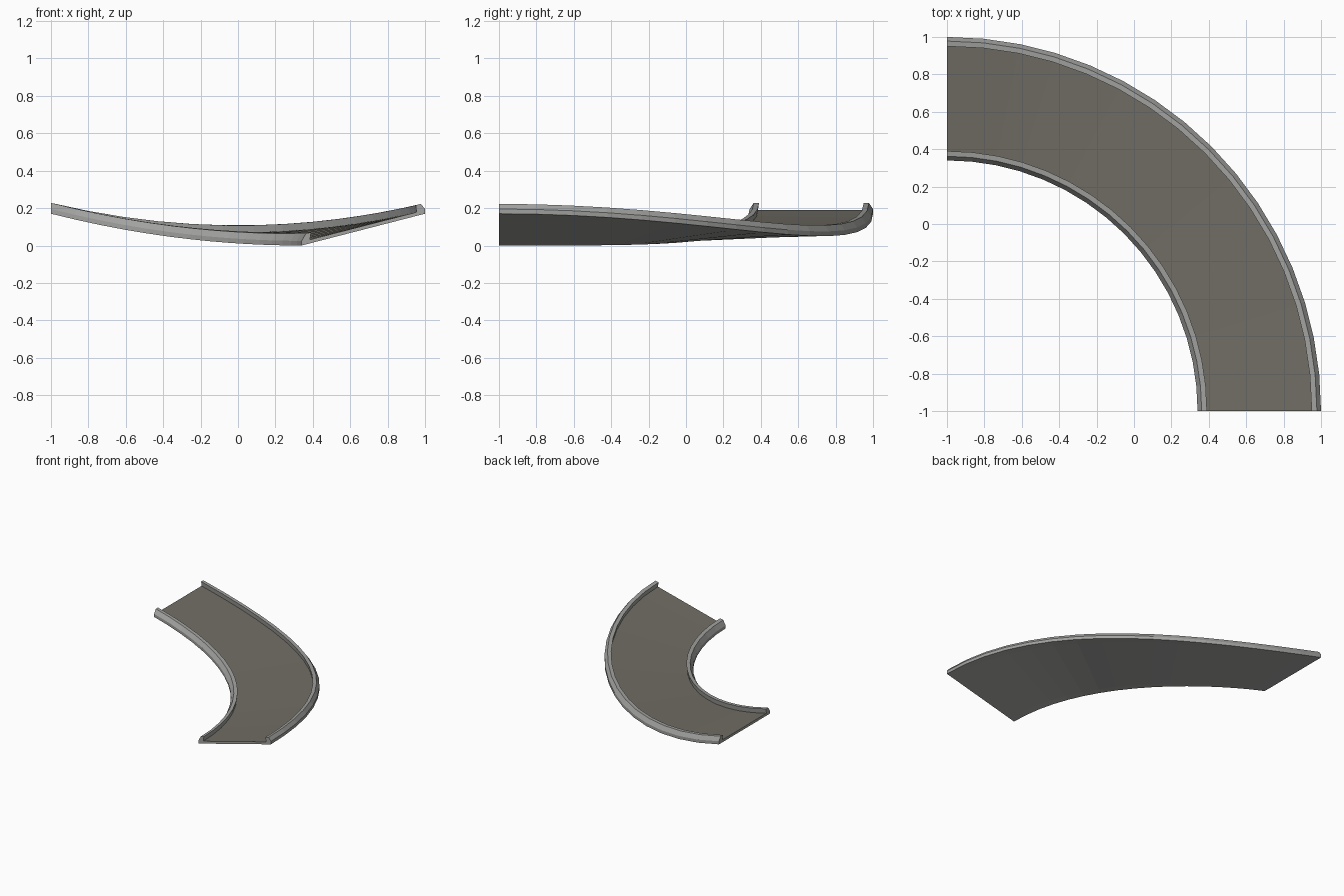
import bpy, bmesh, math

if "Cube" in bpy.data.objects:
    bpy.data.objects.remove(bpy.data.objects["Cube"])

SEGMENTS = 16
R_IN, R_OUT = 1.34, 2.0


def material(name, rgb):
    m = bpy.data.materials.new(name)
    m.diffuse_color = (*rgb, 1)
    m.use_nodes = True
    m.node_tree.nodes["Principled BSDF"].inputs["Base Color"].default_value = m.diffuse_color
    return m


rail_grey = material("light grey rail", (0.36, 0.36, 0.35))
floor_brown = material("warm grey floor", (0.165, 0.155, 0.13))


def base_height(r, s):
    # both edges dip as parabolas, the outer one climbs again to bank the curve
    inner = 0.17 * (1 - s) ** 2
    outer = 0.05 + 0.12 * (2 * s - 1) ** 2
    f = (r - R_IN) / (R_OUT - R_IN)
    return inner + (outer - inner) * f


def sweep(name, profile, mats, top_edge=None):
    """Sweep a closed (radius, height) profile round the quarter turn."""
    bm = bmesh.new()
    rings = []
    for i in range(SEGMENTS + 1):
        a = math.pi / 2 * i / SEGMENTS
        c, s = math.cos(a), math.sin(a)
        rings.append([bm.verts.new((r * c - 1, r * s - 1, base_height(r, c) + h))
                      for r, h in profile])
    n = len(profile)
    for a, b in zip(rings, rings[1:]):
        for k in range(n):
            j = (k + 1) % n
            f = bm.faces.new((a[k], a[j], b[j], b[k]))
            if k == top_edge:
                f.material_index = 1
    bm.faces.new(rings[0])
    bm.faces.new(rings[-1][::-1])
    bmesh.ops.recalc_face_normals(bm, faces=bm.faces)
    mesh = bpy.data.meshes.new(name)
    bm.to_mesh(mesh)
    bm.free()
    for m in mats:
        mesh.materials.append(m)
    obj = bpy.data.objects.new(name, mesh)
    bpy.context.collection.objects.link(obj)
    return obj


# track floor: brown upper surface, grey underside
sweep("track_floor", [(1.385, 0), (1.955, 0), (1.955, 0.02), (1.385, 0.02)],
      [rail_grey, floor_brown], top_edge=2)

# side rails with a slanted outer shoulder
wall = [(0, 0), (0.045, 0), (0.045, 0.02), (0.05, 0.058), (0.022, 0.058), (0, 0.025)]
sweep("inner_rail", [(R_IN + d, h) for d, h in wall], [rail_grey])
sweep("outer_rail", [(R_OUT - d, h) for d, h in wall], [rail_grey])
